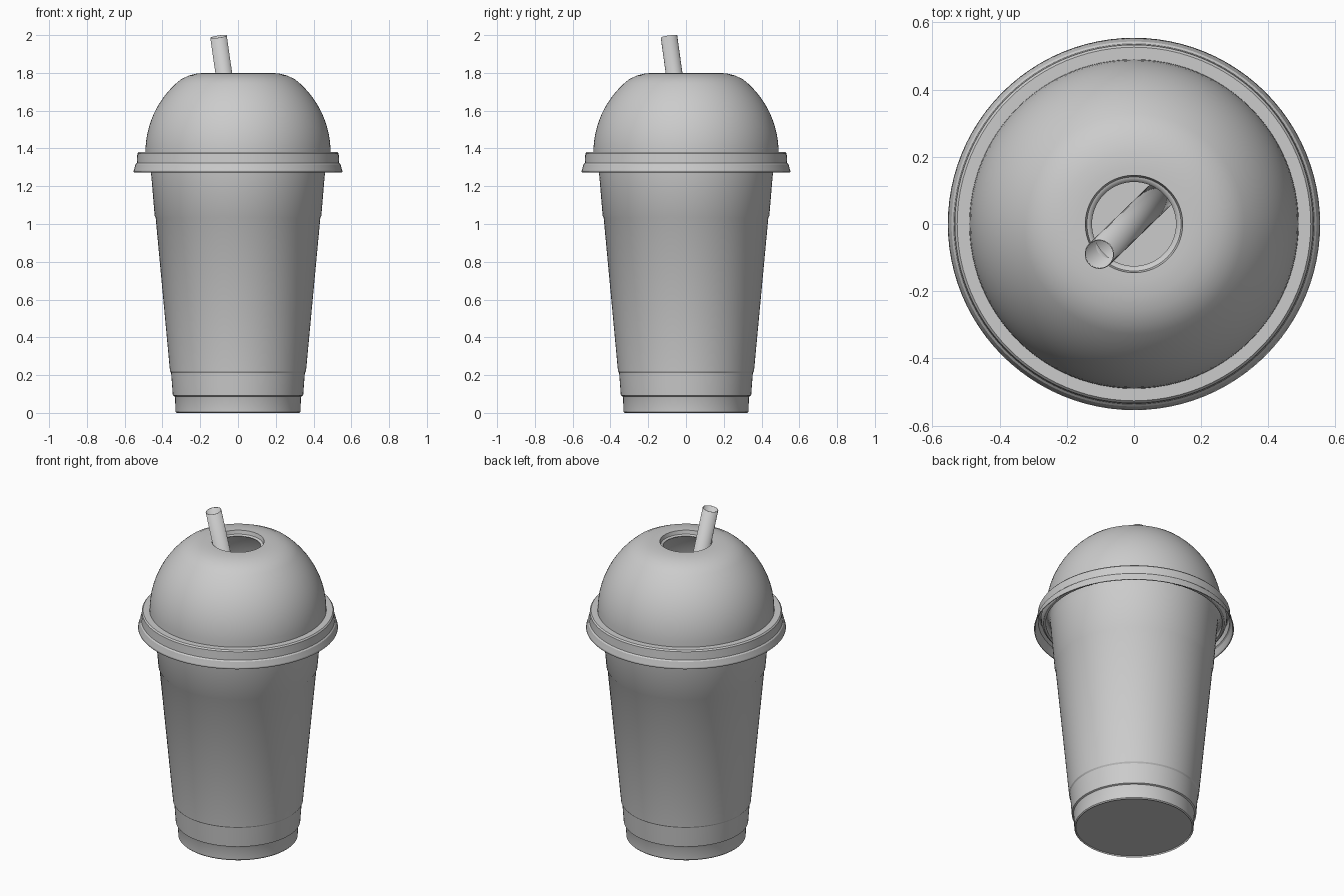
import bpy, bmesh, math
from mathutils import Vector

if "Cube" in bpy.data.objects:
    bpy.data.objects.remove(bpy.data.objects["Cube"])


def finish(obj, angle=30):
    bpy.ops.object.select_all(action='DESELECT')
    obj.select_set(True)
    bpy.context.view_layer.objects.active = obj
    bpy.ops.object.shade_smooth_by_angle(angle=math.radians(angle))


def lathe(name, profile, segs=96, wall=0.006):
    """Spin an (r, z) profile, listed upwards, around z; r = 0 makes a pole."""
    bm = bmesh.new()
    rings = []
    for r, z in profile:
        if r == 0:
            rings.append([bm.verts.new((0, 0, z))] * segs)
        else:
            rings.append([bm.verts.new((r * math.cos(math.tau * j / segs),
                                        r * math.sin(math.tau * j / segs), z))
                          for j in range(segs)])
    for a, b in zip(rings, rings[1:]):
        for j in range(segs):
            k = (j + 1) % segs
            quad = [a[j], a[k], b[k], b[j]]
            bm.faces.new(list(dict.fromkeys(quad)))
    mesh = bpy.data.meshes.new(name)
    bm.to_mesh(mesh)
    bm.free()
    obj = bpy.data.objects.new(name, mesh)
    bpy.context.collection.objects.link(obj)
    finish(obj)
    mod = obj.modifiers.new("wall", 'SOLIDIFY')
    mod.thickness = wall
    mod.offset = -1
    return obj


# Cup: stepped foot, tapered body, rolled rim tucked under the lid
roll = [(0.488 + 0.022 * math.cos(math.radians(a)),
         1.338 + 0.022 * math.sin(math.radians(a)))
        for a in range(180, -91, -30)]
lathe("cup", [(0, 0.008), (0.322, 0.008), (0.325, 0), (0.331, 0.006),
              (0.333, 0.08), (0.336, 0.088), (0.345, 0.092),
              (0.354, 0.212), (0.36, 0.22), (0.436, 1.034),
              (0.441, 1.042), (0.462, 1.29)] + roll)

# Lid: flared skirt, flat brim, dome and recessed straw opening
dome = [(0.49 * math.cos(math.radians(a)), 1.38 + 0.49 * math.sin(math.radians(a)))
        for a in range(0, 53, 4)]
lathe("dome_lid", [(0.554, 1.275), (0.551, 1.285), (0.543, 1.315), (0.536, 1.322),
                   (0.533, 1.372), (0.526, 1.38)] + dome +
      [(0.26, 1.786), (0.215, 1.797), (0.17, 1.80), (0.145, 1.80),
       (0.14, 1.778), (0.125, 1.775)])

# Straw: open tube leaning diagonally through the opening
top, low = Vector((-0.103, -0.09, 1.992)), Vector((0.165, 0.17, 0.12))
straw = lathe("straw", [(0.044, 0), (0.044, (top - low).length)], segs=32, wall=0.003)
straw.location = low
straw.rotation_mode = 'QUATERNION'
straw.rotation_quaternion = (top - low).to_track_quat('Z', 'Y')
